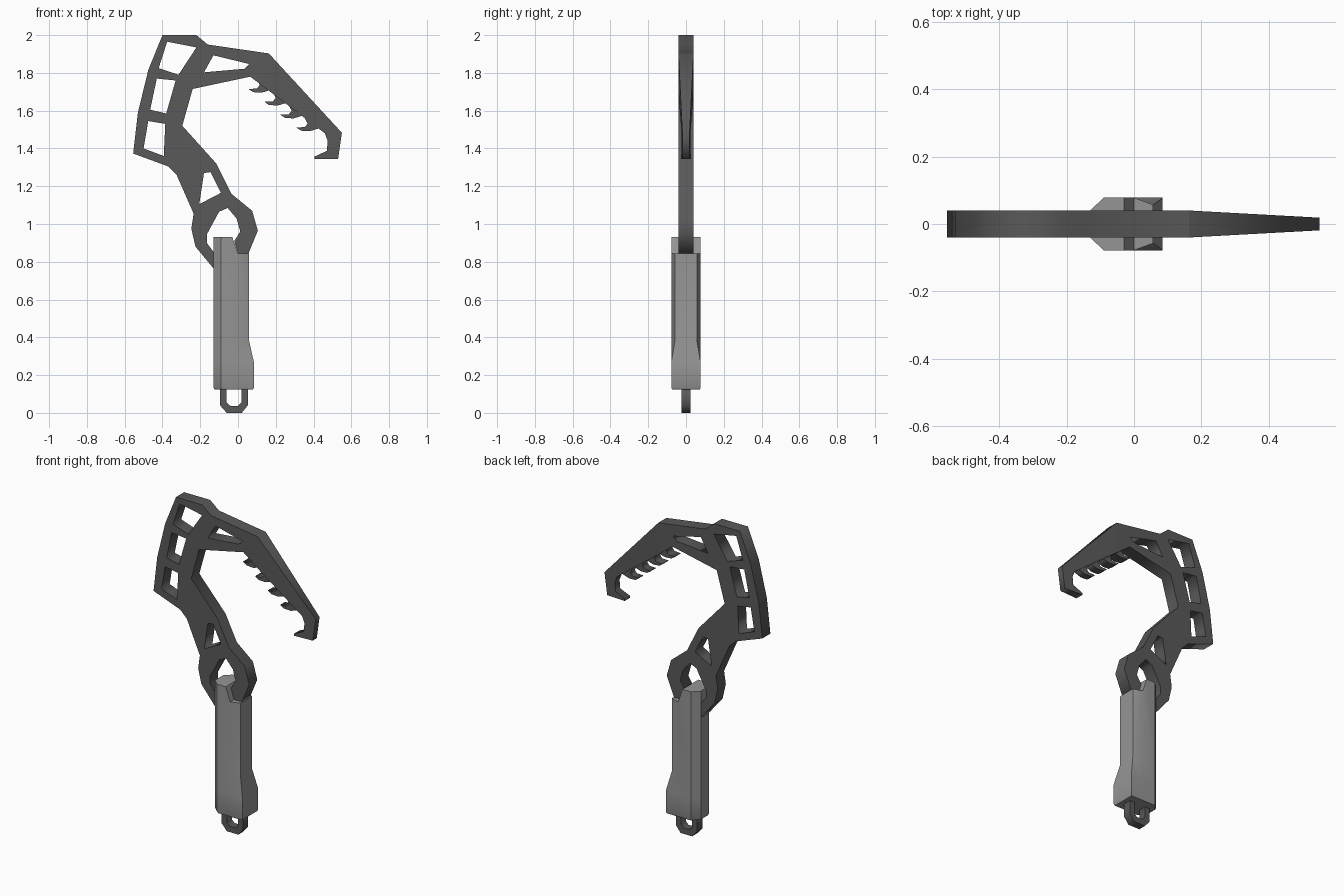
import bpy, bmesh
from mathutils import Matrix, Vector

if "Cube" in bpy.data.objects:
    bpy.data.objects.remove(bpy.data.objects["Cube"])


def material(name, v):
    m = bpy.data.materials.new(name)
    m.diffuse_color = (v, v, v, 1)
    m.use_nodes = True
    m.node_tree.nodes["Principled BSDF"].inputs["Base Color"].default_value = m.diffuse_color
    return m


dark = material("dark_metal", 0.1)
light = material("light_grip", 0.3)


def finish(name, bm, mat):
    bmesh.ops.recalc_face_normals(bm, faces=bm.faces)
    me = bpy.data.meshes.new(name)
    bm.to_mesh(me)
    bm.free()
    me.materials.append(mat)
    ob = bpy.data.objects.new(name, me)
    bpy.context.collection.objects.link(ob)
    return ob


def plate(name, loops, half, taper=False):
    """Flat plate in the xz plane; the first loop is the outline, the rest are holes."""
    cu = bpy.data.curves.new(name + "_profile", 'CURVE')
    cu.dimensions = '2D'
    cu.fill_mode = 'BOTH'
    cu.extrude = half
    for loop in loops:
        sp = cu.splines.new('POLY')
        sp.points.add(len(loop) - 1)
        for p, (x, z) in zip(sp.points, loop):
            p.co = (x, z, 0, 1)
        sp.use_cyclic_u = True
    tmp = bpy.data.objects.new(name + "_profile", cu)
    bpy.context.collection.objects.link(tmp)
    dg = bpy.context.evaluated_depsgraph_get()
    me = bpy.data.meshes.new_from_object(tmp.evaluated_get(dg))
    bpy.data.objects.remove(tmp)
    bm = bmesh.new()
    bm.from_mesh(me)
    bm.transform(Matrix.Rotation(1.5707963, 4, 'X'))
    bmesh.ops.remove_doubles(bm, verts=bm.verts, dist=1e-4)
    if taper:
        # thin the arm towards its tip
        bmesh.ops.bisect_plane(bm, geom=bm.verts[:] + bm.edges[:] + bm.faces[:],
                               plane_co=(0.163, 0, 0), plane_no=(1, 0, 0))
        for v in bm.verts:
            t = min(max((v.co.x - 0.163) / 0.387, 0), 1)
            v.co.y *= 1 - 0.53 * t
    return finish(name, bm, dark)


# Hooked head, neck and open ring in one cut plate
outline = [(-0.40, 2.0), (-0.22, 2.0), (-0.16, 1.95), (0.163, 1.903), (0.55, 1.483),
           (0.53, 1.345), (0.405, 1.345), (0.405, 1.357), (0.47, 1.387), (0.475, 1.44),
           (0.46, 1.48), (0.065, 1.78), (-0.24, 1.715), (-0.295, 1.52), (-0.115, 1.32),
           (-0.035, 1.16), (0.075, 1.07), (0.105, 0.965), (0.055, 0.843), (0.0, 0.843),
           (-0.02, 0.91), (0.012, 0.96), (-0.008, 1.03), (-0.055, 1.085), (-0.10, 1.065),
           (-0.165, 0.945), (-0.165, 0.90), (-0.12, 0.84), (-0.10, 0.76), (-0.13, 0.765),
           (-0.225, 0.88), (-0.247, 0.975), (-0.235, 1.055), (-0.325, 1.26), (-0.37, 1.305),
           (-0.555, 1.373), (-0.53, 1.59), (-0.475, 1.815)]
holes = [
    [(-0.375, 1.965), (-0.22, 1.935), (-0.315, 1.79), (-0.42, 1.825)],
    [(-0.43, 1.77), (-0.33, 1.76), (-0.38, 1.585), (-0.465, 1.605)],
    [(-0.475, 1.545), (-0.385, 1.53), (-0.393, 1.36), (-0.50, 1.40)],
    [(-0.13, 1.893), (0.06, 1.847), (0.035, 1.822), (-0.18, 1.803)],
    [(-0.18, 1.27), (-0.145, 1.275), (-0.09, 1.165), (-0.205, 1.105)],
]
plate("hook_head", [outline] + holes, 0.04, taper=True)

# Row of small hooked teeth along the inner edge of the arm
tooth = [(0.10, 1.765), (0.115, 1.735), (0.10, 1.717), (0.055, 1.715), (0.08, 1.698),
         (0.125, 1.695), (0.175, 1.71), (0.17, 1.72)]
for i in range(4):
    plate(f"tooth_{i + 1}", [[(x + 0.0845 * i, z - 0.068 * i) for x, z in tooth]],
          0.03, taper=True)

# Lanyard loop under the grip
plate("lanyard_loop", [[(-0.095, 0.14), (-0.095, 0.04), (-0.06, 0), (0.02, 0), (0.052, 0.04),
                        (0.052, 0.14), (0.018, 0.14), (0.018, 0.055), (0.0, 0.037),
                        (-0.04, 0.037), (-0.06, 0.055), (-0.06, 0.14)]], 0.025)


# Grip: stacked cross-sections, flared at the foot
def section(z, front_x, front_y, s=1.0, z_top=None):
    half = [(-0.13, 0.04), (-0.09, 0.078), (0.0, 0.078), (front_x, front_y)]
    ring = half + [(x, -y) for x, y in reversed(half)]
    return [Vector((-0.02 + (x + 0.02) * s, y * s, z)) for x, y in ring]


bm = bmesh.new()
rings = [[bm.verts.new(c) for c in sec] for sec in (
    section(0.125, 0.085, 0.078, 0.95), section(0.135, 0.085, 0.078),
    section(0.265, 0.085, 0.078), section(0.39, 0.057, 0.057),
    section(0.93, 0.057, 0.057))]
for a, b in zip(rings, rings[1:]):
    for i in range(8):
        j = (i + 1) % 8
        bm.faces.new((a[i], a[j], b[j], b[i]))
bm.faces.new(rings[0])
bm.faces.new(rings[-1])
grip = finish("grip", bm, light)

# Notch at the top of the grip where the ring enters
bm = bmesh.new()
prof = [(0.0, 0.843), (0.2, 0.843), (0.2, 1.0), (-0.052, 1.0), (-0.03, 0.93)]
fr = bm.faces.new([bm.verts.new((x, -0.2, z)) for x, z in prof])
ext = bmesh.ops.extrude_face_region(bm, geom=[fr])
for v in ext["geom"]:
    if isinstance(v, bmesh.types.BMVert):
        v.co.y = 0.2
cutter = finish("notch_cutter", bm, light)
mod = grip.modifiers.new("notch", 'BOOLEAN')
mod.object = cutter
mod.solver = 'EXACT'
dg = bpy.context.evaluated_depsgraph_get()
cut = bpy.data.meshes.new_from_object(grip.evaluated_get(dg))
grip.modifiers.clear()
grip.data = cut
bpy.data.objects.remove(cutter)

# Soft shading on the gently angled grip sides, sharp elsewhere
bpy.ops.object.select_all(action='DESELECT')
grip.select_set(True)
bpy.context.view_layer.objects.active = grip
bpy.ops.object.shade_smooth_by_angle(angle=0.5)
